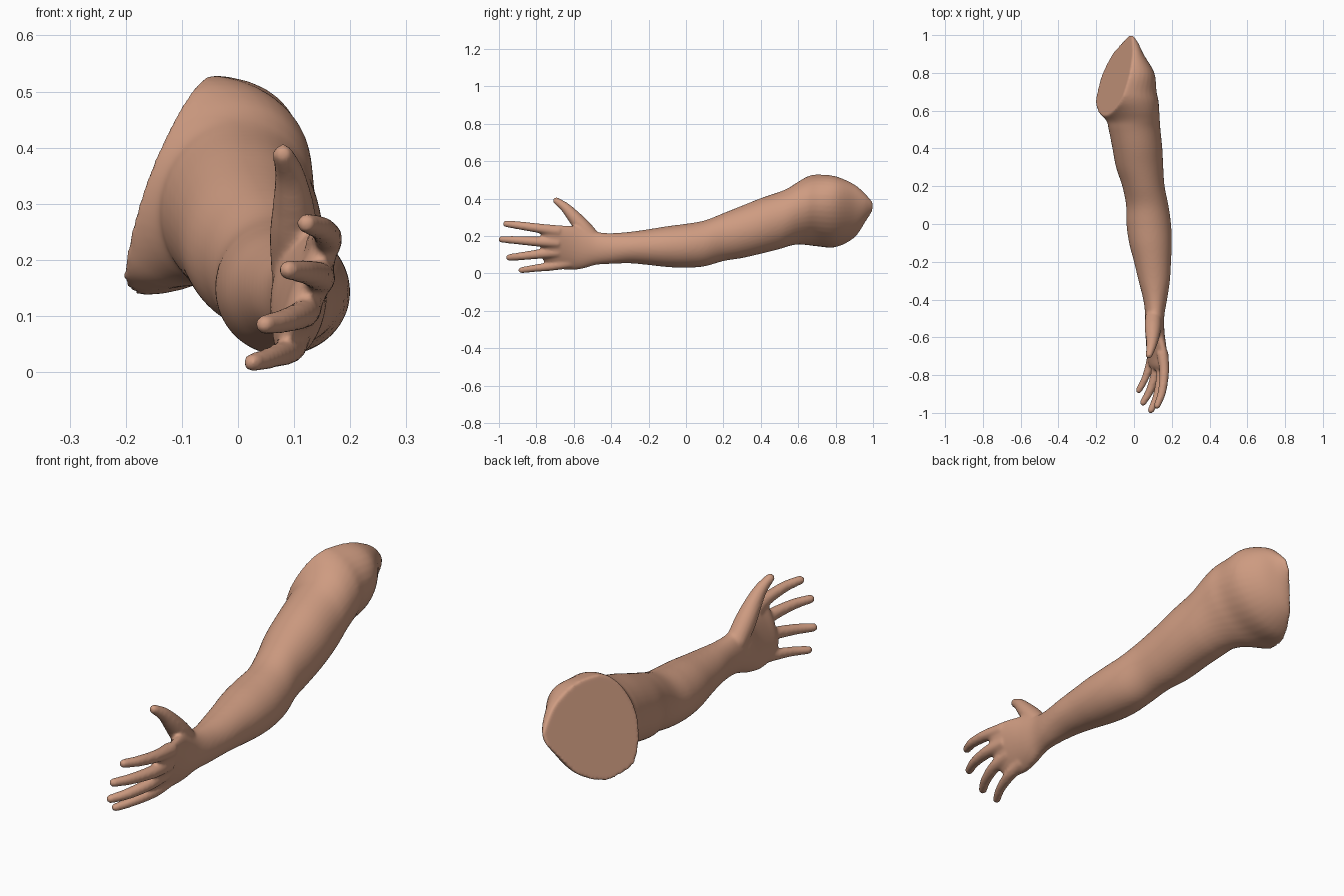
import bpy, bmesh, math
from mathutils import Vector

SIDES = 40


def spline(rows, steps):
    """Catmull-Rom through rows of numbers."""
    out = []
    for i in range(len(rows) - 1):
        a, b, c, d = (rows[max(0, min(len(rows) - 1, i + k))] for k in (-1, 0, 1, 2))
        for s in range(steps):
            t = s / steps
            out.append([0.5 * (2 * q + (r - p) * t + (2 * p - 5 * q + 4 * r - u) * t * t
                        + (3 * q - p - 3 * r + u) * t ** 3) for p, q, r, u in zip(a, b, c, d)])
    return out + [list(rows[-1])]


def loft(bm, rings):
    """Skin a list of point rings into a closed tube."""
    vs = [[bm.verts.new(p) for p in ring] for ring in rings]
    n = len(vs[0])
    faces = [bm.faces.new(vs[0]), bm.faces.new(vs[-1])]
    for a, b in zip(vs, vs[1:]):
        for k in range(n):
            faces.append(bm.faces.new((a[k], a[(k + 1) % n], b[(k + 1) % n], b[k])))
    bmesh.ops.recalc_face_normals(bm, faces=faces)


def digit(bm, pts):
    """Tapered, round-tipped finger through (x, y, z, radius) points."""
    path = spline(pts, 6)
    pos = [Vector(p[:3]) for p in path]
    rad = [p[3] + 0.002 for p in path]
    dirs = [(pos[min(i + 1, len(pos) - 1)] - pos[max(i - 1, 0)]).normalized()
            for i in range(len(pos))]
    end, r, d = pos[-1], rad[-1], dirs[-1]
    for a in (25, 50, 70, 85):                      # rounded tip
        a = math.radians(a)
        pos.append(end + d * r * math.sin(a))
        rad.append(r * math.cos(a))
        dirs.append(d)
    rings = []
    for p, r, d in zip(pos, rad, dirs):
        u = d.cross(Vector((1, 0, 0))).normalized()
        v = d.cross(u)
        rings.append([p + r * (u * math.cos(2 * math.pi * k / 16) + v * math.sin(2 * math.pi * k / 16))
                      for k in range(16)])
    loft(bm, rings)


bm = bmesh.new()

# Arm and palm cross-sections: y, centre x, half width, bottom z, top z, lean
sections = [
    (1.00, -0.020, 0.010, 0.335, 0.380, 0.38),
    (0.96, -0.036, 0.050, 0.275, 0.425, 0.38),
    (0.90, -0.061, 0.097, 0.190, 0.476, 0.38),
    (0.80, -0.094, 0.190, 0.140, 0.520, 0.36),
    (0.70, -0.115, 0.230, 0.145, 0.530, 0.25),
    (0.65, -0.085, 0.212, 0.151, 0.518, 0.20),
    (0.60, -0.036, 0.168, 0.155, 0.490, 0.14),
    (0.55, -0.006, 0.142, 0.146, 0.458, 0.08),
    (0.50, 0.003, 0.137, 0.130, 0.436, 0.03),
    (0.40, 0.018, 0.132, 0.105, 0.402, 0.0),
    (0.30, 0.030, 0.125, 0.082, 0.362, 0.0),
    (0.20, 0.050, 0.112, 0.066, 0.322, 0.0),
    (0.10, 0.070, 0.112, 0.038, 0.283, 0.0),
    (0.00, 0.078, 0.118, 0.030, 0.265, 0.0),
    (-0.10, 0.087, 0.113, 0.034, 0.252, 0.0),
    (-0.20, 0.098, 0.098, 0.045, 0.236, 0.0),
    (-0.30, 0.107, 0.083, 0.054, 0.222, 0.0),
    (-0.40, 0.112, 0.063, 0.051, 0.215, 0.0),
    (-0.48, 0.110, 0.051, 0.046, 0.222, 0.03),
    (-0.55, 0.109, 0.050, 0.026, 0.248, 0.10),
    (-0.62, 0.115, 0.043, 0.018, 0.255, 0.25),
    (-0.70, 0.123, 0.035, 0.030, 0.258, 0.36),
    (-0.75, 0.127, 0.027, 0.055, 0.256, 0.38),
    (-0.775, 0.128, 0.012, 0.085, 0.235, 0.38),
]
rings = []
for y, cx, rx, z0, z1, lean in spline(sections, 5):
    cz, rz = (z0 + z1) / 2, (z1 - z0) / 2
    ring = []
    for k in range(SIDES):
        a = 2 * math.pi * k / SIDES
        z = rz * math.sin(a)
        ring.append((cx + rx * math.cos(a) + lean * z, y, cz + z))
    rings.append(ring)
loft(bm, rings)

# Slanted flat cut at the shoulder
bmesh.ops.bisect_plane(bm, geom=bm.verts[:] + bm.edges[:] + bm.faces[:], dist=1e-5,
                       plane_co=(-0.05, 0.7, 0.53), plane_no=(-0.11, 0.035, 0.042),
                       clear_outer=True)
bmesh.ops.holes_fill(bm, edges=[e for e in bm.edges if e.is_boundary], sides=0)
bmesh.ops.recalc_face_normals(bm, faces=bm.faces[:])

# Thumb, index, middle, ring and little finger
digits = [
    [(0.103, -0.49, 0.175, 0.042), (0.100, -0.55, 0.245, 0.042), (0.098, -0.60, 0.303, 0.034),
     (0.092, -0.645, 0.352, 0.025), (0.080, -0.693, 0.388, 0.017)],
    [(0.150, -0.68, 0.225, 0.030), (0.160, -0.78, 0.240, 0.024),
     (0.148, -0.89, 0.256, 0.020), (0.122, -0.962, 0.265, 0.016)],
    [(0.140, -0.68, 0.165, 0.030), (0.145, -0.79, 0.170, 0.025),
     (0.122, -0.91, 0.178, 0.020), (0.090, -0.985, 0.182, 0.016)],
    [(0.118, -0.68, 0.115, 0.030), (0.116, -0.78, 0.104, 0.024),
     (0.085, -0.88, 0.092, 0.020), (0.048, -0.945, 0.085, 0.016)],
    [(0.098, -0.62, 0.058, 0.028), (0.092, -0.71, 0.040, 0.023),
     (0.062, -0.81, 0.027, 0.018), (0.026, -0.880, 0.017, 0.015)],
]
for pts in digits:
    digit(bm, pts)

mesh = bpy.data.meshes.new("arm")
bm.to_mesh(mesh)
bm.free()
for p in mesh.polygons:
    p.use_smooth = True
arm = bpy.data.objects.new("arm", mesh)
bpy.context.collection.objects.link(arm)

skin = bpy.data.materials.new("skin")
skin.diffuse_color = (0.62, 0.33, 0.22, 1)
mesh.materials.append(skin)

# Fuse the digits into the palm and soften the joins
fuse = arm.modifiers.new("fuse", 'REMESH')
fuse.mode = 'VOXEL'
fuse.voxel_size = 0.007
fuse.use_smooth_shade = True
soft = arm.modifiers.new("soften", 'SMOOTH')
soft.factor = 0.5
soft.iterations = 7
